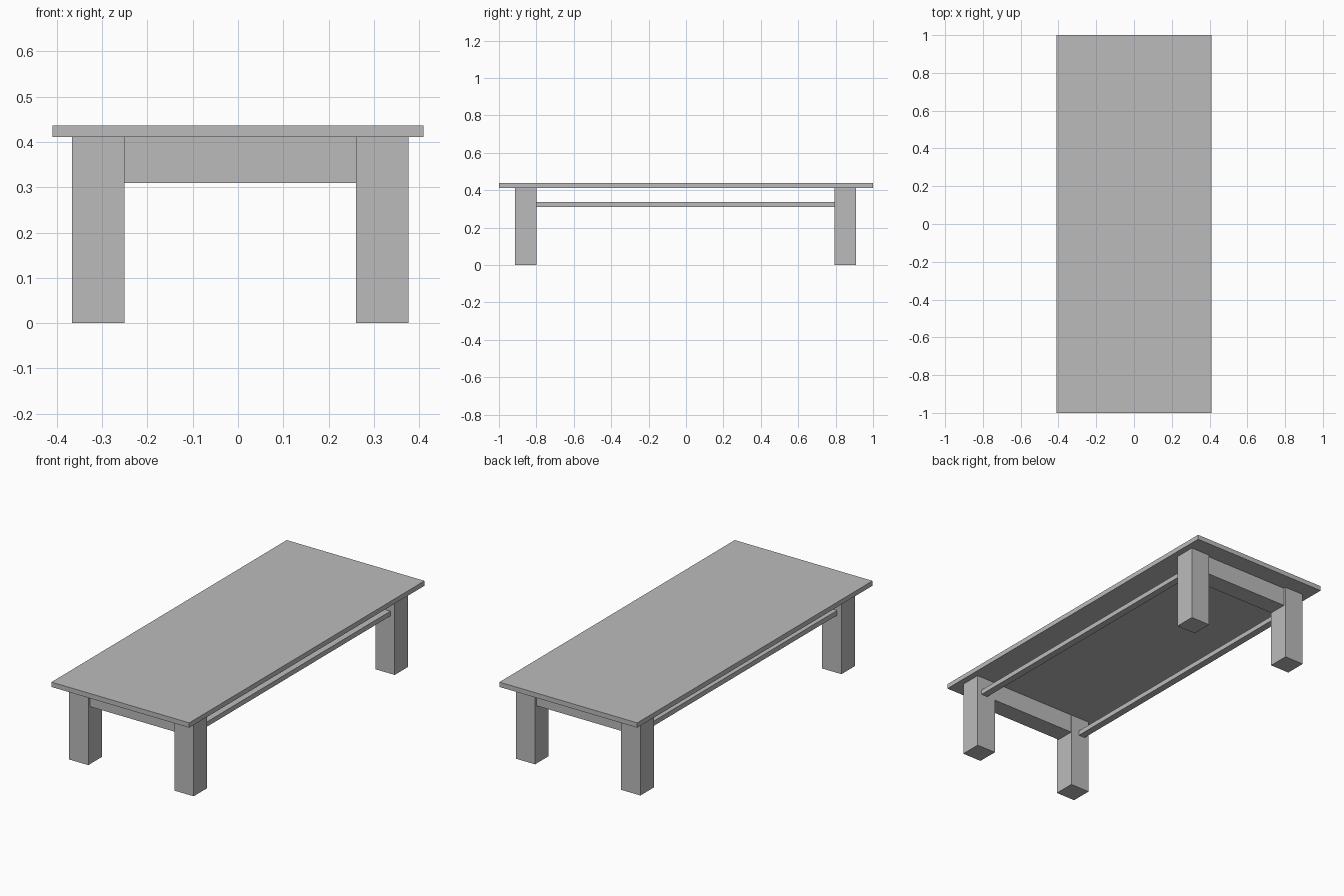
import bpy

if "Cube" in bpy.data.objects:
    bpy.data.objects.remove(bpy.data.objects["Cube"])

grey = bpy.data.materials.new("plain grey")
grey.diffuse_color = (0.5, 0.5, 0.5, 1)
grey.use_nodes = True
grey.node_tree.nodes["Principled BSDF"].inputs["Base Color"].default_value = grey.diffuse_color


def box(name, x, y, z):
    """Box spanning the given (low, high) ranges."""
    spans = (x, y, z)
    bpy.ops.mesh.primitive_cube_add(size=1, location=[(a + b) / 2 for a, b in spans])
    ob = bpy.context.object
    ob.name = ob.data.name = name
    ob.scale = [b - a for a, b in spans]
    bpy.ops.object.transform_apply(location=False, rotation=False, scale=True)
    ob.data.materials.append(grey)
    return ob


UNDERSIDE, TOP = 0.411, 0.437
APRON_LOW = 0.31
LEG_X = {"left": (-0.366, -0.251), "right": (0.261, 0.376)}
LEG_Y = {"front": (-0.914, -0.799), "back": (0.795, 0.910)}

# Table top
box("table_top", (-0.41, 0.41), (-1, 1), (UNDERSIDE, TOP))

# Four square legs
for side, x in LEG_X.items():
    for end, y in LEG_Y.items():
        box(f"{end}_{side}_leg", x, y, (0, UNDERSIDE))

# Thick end beams between the legs, set slightly back from the leg faces
inner_x = (LEG_X["left"][1], LEG_X["right"][0])
box("front_beam", inner_x, (-0.901, -0.800), (APRON_LOW, UNDERSIDE))
box("back_beam", inner_x, (0.796, 0.897), (APRON_LOW, UNDERSIDE))

# Thin long rails along both sides
rail_y = (LEG_Y["front"][1], LEG_Y["back"][0])
for side, x in {"left": (-0.34, -0.302), "right": (0.312, 0.35)}.items():
    box(f"{side}_rail", x, rail_y, (APRON_LOW, 0.336))
